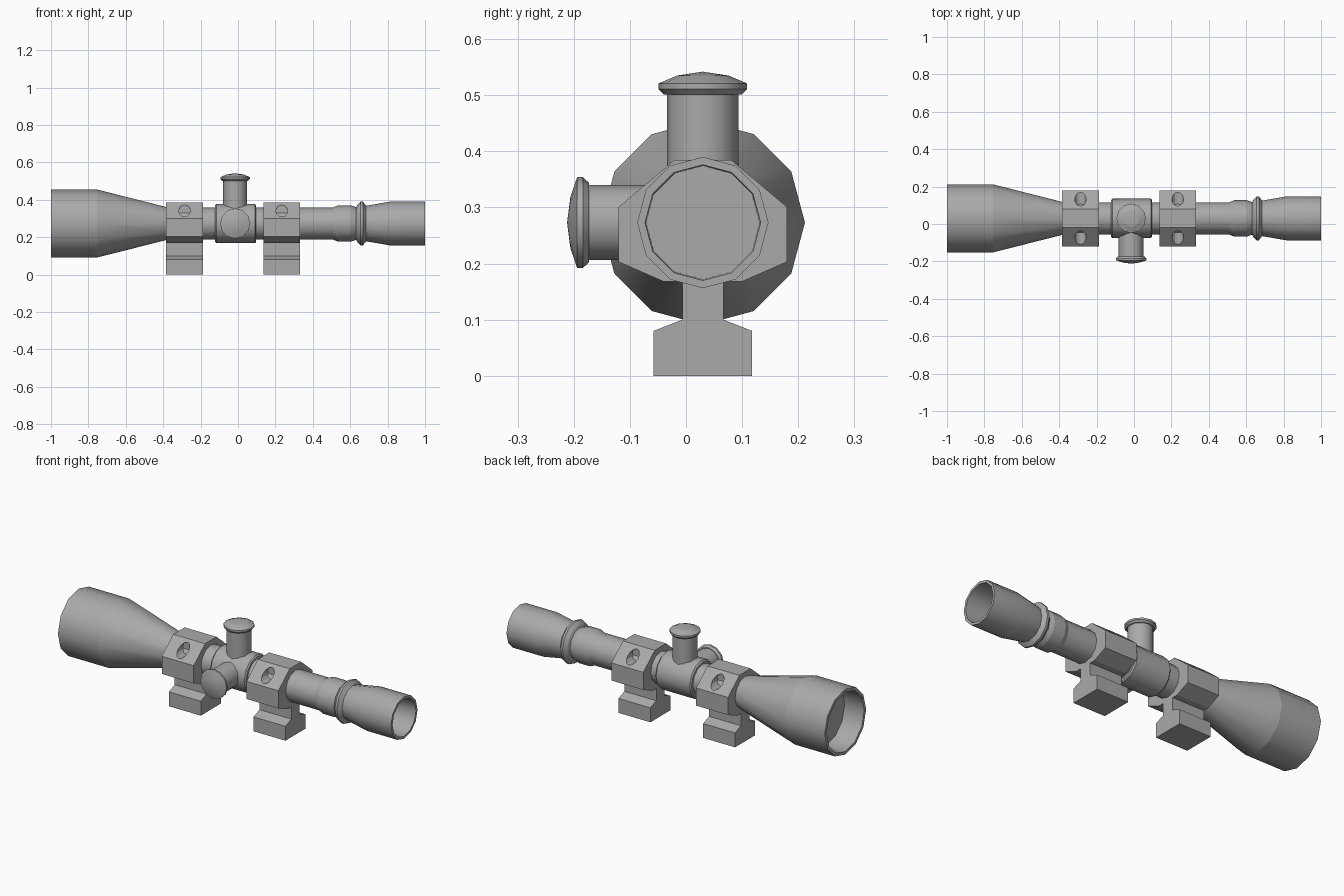
import bpy, bmesh, math
from mathutils import Matrix, Vector

cube = bpy.data.objects.get("Cube")
if cube:
    bpy.data.objects.remove(cube, do_unlink=True)

grey = bpy.data.materials.new("matte grey")
grey.use_nodes = True
COLOUR = (0.4, 0.4, 0.4, 1)
grey.diffuse_color = COLOUR
grey.node_tree.nodes["Principled BSDF"].inputs["Base Color"].default_value = COLOUR

AXIS_Y, AXIS_Z = 0.03, 0.273
TURRET_X = -0.015
SIDES = 12


def finish(bm, name):
    bmesh.ops.recalc_face_normals(bm, faces=bm.faces)
    mesh = bpy.data.meshes.new(name)
    bm.to_mesh(mesh)
    bm.free()
    mesh.materials.append(grey)
    ob = bpy.data.objects.new(name, mesh)
    bpy.context.collection.objects.link(ob)
    return ob


def lathe(name, profile, origin, direction):
    """Revolve (distance, radius) points around an axis, keeping profile breaks crisp."""
    d = Vector(direction)
    u = Vector((0, 1, 0)) if abs(d.x) > 0.5 else Vector((1, 0, 0))
    v = d.cross(u)
    bm = bmesh.new()
    rings = []
    for t, r in profile:
        ring = []
        for i in range(SIDES):
            a = math.tau * i / SIDES
            ring.append(bm.verts.new(Vector(origin) + d * t + (u * math.cos(a) + v * math.sin(a)) * r))
        rings.append(ring)
    for a, b in zip(rings, rings[1:]):
        for i in range(SIDES):
            j = (i + 1) % SIDES
            bm.faces.new((a[i], a[j], b[j], b[i]))
    bmesh.ops.remove_doubles(bm, verts=bm.verts, dist=1e-5)
    bmesh.ops.recalc_face_normals(bm, faces=bm.faces)
    for f in bm.faces:
        f.smooth = True
    for e in bm.edges:
        around = abs((e.verts[0].co - e.verts[1].co).dot(d)) < 1e-5
        limit = 12 if around else 35
        e.smooth = e.calc_face_angle(0) < math.radians(limit)
    return finish(bm, name)


# Main tube: recessed front lens, bell, tube, eyepiece and recessed rear lens
lathe("scope_tube", [
    (-0.88, 0), (-0.88, 0.165), (-1, 0.165), (-1, 0.182), (-0.754, 0.182),
    (-0.375, 0.086), (0.508, 0.086), (0.535, 0.097), (0.604, 0.097), (0.632, 0.087),
    (0.638, 0.1), (0.656, 0.117), (0.668, 0.117), (0.685, 0.095), (0.813, 0.117),
    (1, 0.117), (1, 0.103), (0.78, 0.101), (0.78, 0)],
    (0, AXIS_Y, AXIS_Z), (1, 0, 0))

# Thicker turret housing in the middle
lathe("turret_housing", [
    (-0.123, 0), (-0.123, 0.098), (-0.116, 0.105), (0.09, 0.105), (0.097, 0.098), (0.097, 0)],
    (0, AXIS_Y, AXIS_Z), (1, 0, 0))

# Top and side turrets with domed caps
lathe("top_turret", [
    (0, 0), (0, 0.064), (0.228, 0.064), (0.228, 0.069), (0.238, 0.079),
    (0.248, 0.079), (0.262, 0.046), (0.269, 0)],
    (TURRET_X, AXIS_Y, AXIS_Z), (0, 0, 1))
lathe("side_turret", [
    (0, 0), (0, 0.067), (0.203, 0.067), (0.203, 0.071), (0.214, 0.081),
    (0.224, 0.081), (0.236, 0.046), (0.242, 0)],
    (TURRET_X, AXIS_Y, AXIS_Z), (0, -1, 0))


def mount(name, x):
    """Clamp ring, stem and foot extruded along x, with a screw bore on each shoulder."""
    half = [(0.05, 0.385), (0.15, 0.301), (0.15, 0.203), (0.07, 0.168),
            (0.0365, 0.168), (0.0365, 0.1), (0.088, 0.08), (0.088, 0)]
    outline = half + [(-y, z) for y, z in reversed(half)]
    bm = bmesh.new()
    face = bm.faces.new([bm.verts.new((x - 0.098, AXIS_Y + y, z)) for y, z in outline])
    out = bmesh.ops.extrude_face_region(bm, geom=[face])["geom"]
    moved = [g for g in out if isinstance(g, bmesh.types.BMVert)]
    bmesh.ops.translate(bm, verts=moved, vec=(0.196, 0, 0))
    ob = finish(bm, name)

    cut = bmesh.new()
    for side in (-1, 1):
        place = (Matrix.Translation((x, AXIS_Y + side * 0.16, 0.341))
                 @ Matrix.Rotation(math.pi / 2, 4, 'X'))
        bmesh.ops.create_cone(cut, cap_ends=True, segments=SIDES, radius1=0.031,
                              radius2=0.031, depth=0.2, matrix=place)
    cutter = finish(cut, name + "_bores")
    cutter.hide_render = True
    mod = ob.modifiers.new("bores", 'BOOLEAN')
    mod.operation = 'DIFFERENCE'
    mod.solver = 'EXACT'
    mod.object = cutter
    bpy.context.view_layer.update()
    graph = bpy.context.evaluated_depsgraph_get()
    mesh = bpy.data.meshes.new_from_object(ob.evaluated_get(graph))
    ob.modifiers.clear()
    ob.data = mesh
    bpy.data.objects.remove(cutter, do_unlink=True)


mount("front_mount", -0.286)
mount("rear_mount", 0.234)
